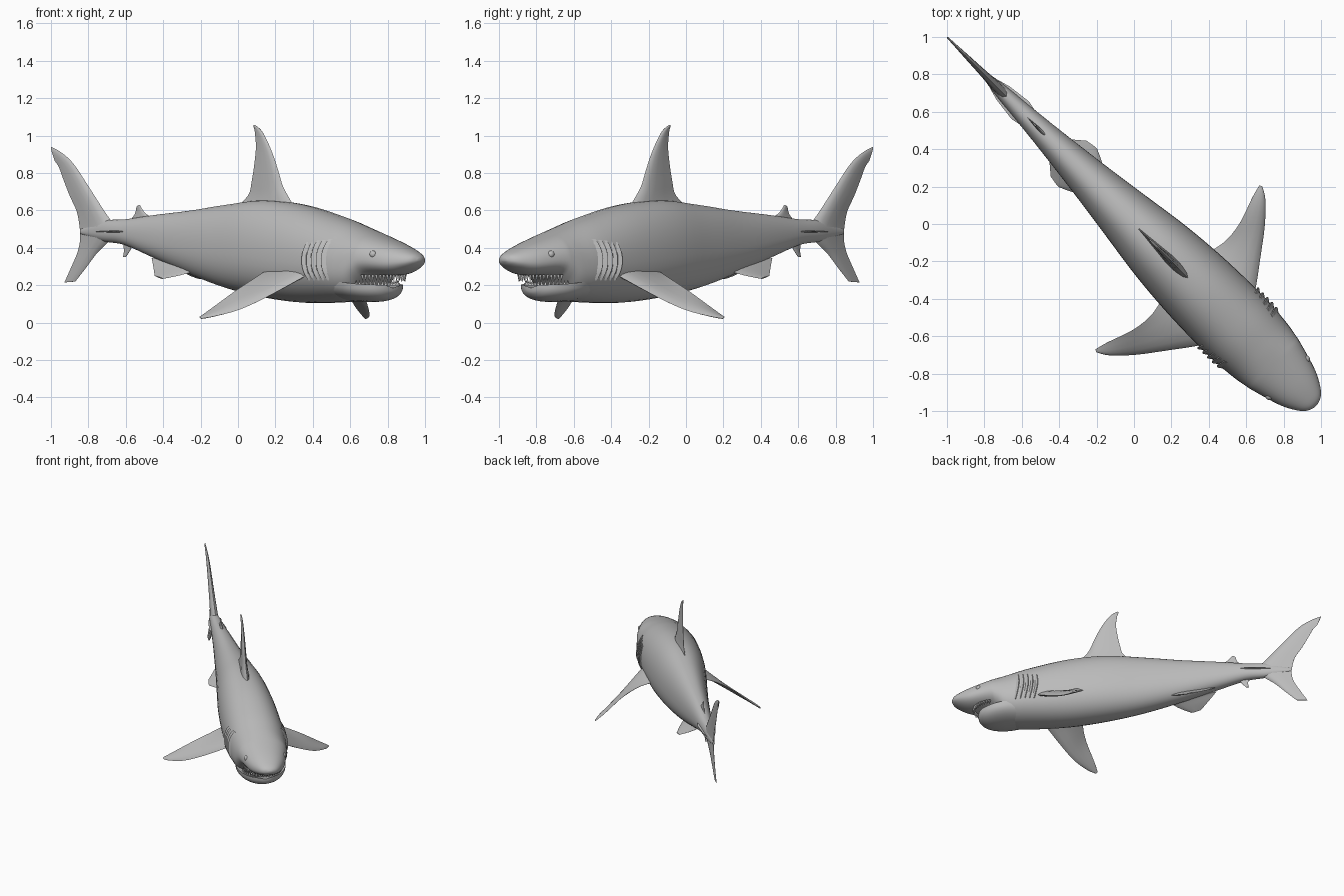
import bpy, bmesh, math
from mathutils import Vector

cube = bpy.data.objects.get("Cube")
if cube:
    bpy.data.objects.remove(cube)

R2 = math.sqrt(0.5)


def make_material(name, value):
    m = bpy.data.materials.new(name)
    m.use_nodes = True
    m.diffuse_color = (value, value, value, 1)
    m.node_tree.nodes["Principled BSDF"].inputs["Base Color"].default_value = m.diffuse_color
    return m


GREY = make_material("skin grey", 0.5)


def place(u, t, z):
    """u runs along the diagonal body axis, t is sideways, z is up."""
    return Vector((u + t * R2, -u + t * R2, z))


def finish(name, bm, angle=45):
    bmesh.ops.recalc_face_normals(bm, faces=bm.faces)
    mesh = bpy.data.meshes.new(name)
    bm.to_mesh(mesh)
    bm.free()
    mesh.materials.append(GREY)
    ob = bpy.data.objects.new(name, mesh)
    bpy.context.collection.objects.link(ob)
    bpy.ops.object.select_all(action="DESELECT")
    ob.select_set(True)
    bpy.context.view_layer.objects.active = ob
    bpy.ops.object.shade_smooth_by_angle(angle=math.radians(angle))
    return ob


def smooth_rows(rows, steps):
    """Catmull-Rom interpolation of equal-length rows."""
    out = []
    for i in range(len(rows) - 1):
        quad = [rows[max(i - 1, 0)], rows[i], rows[i + 1], rows[min(i + 2, len(rows) - 1)]]
        for k in range(steps):
            f = k / steps
            out.append([b + f / 2 * (c - a + f * (2 * a - 5 * b + 4 * c - d + f * (3 * (b - c) + d - a)))
                        for a, b, c, d in zip(*quad)])
    return out + [list(rows[-1])]


def add_loft(bm, rings):
    loops = [[bm.verts.new(place(*p)) for p in ring] for ring in rings]
    n = len(loops[0])
    for a, b in zip(loops, loops[1:]):
        for i in range(n):
            j = (i + 1) % n
            bm.faces.new((a[i], a[j], b[j], b[i]))
    bm.faces.new(loops[0])
    bm.faces.new(loops[-1])


def fin(name, stations, normal, thick, thin, side=1, steps=5):
    """Aerofoil fin; each station is leading (u, t, z) then trailing (u, t, z)."""
    bm = bmesh.new()
    rows = smooth_rows(stations, steps)
    foil = [(0, 0), (.06, .55), (.2, .95), (.4, 1), (.7, .55), (1, .05)]
    section = foil + [(c, -h) for c, h in foil[:0:-1]]
    rings = []
    for k, row in enumerate(rows):
        lead, trail = Vector(row[:3]), Vector(row[3:])
        f = k / (len(rows) - 1)
        half = thick + (thin - thick) * f ** 0.6
        ring = [lead.lerp(trail, c) + Vector(normal) * half * h for c, h in section]
        rings.append([(p.x, p.y * side, p.z) for p in ring])
    add_loft(bm, rings)
    return finish(name, bm)


def flat_fin(name, stations, thick, thin):
    full = [(a, 0, b, c, 0, d) for a, b, c, d in stations]
    return fin(name, full, (0, 1, 0), thick, thin)


# Body: u, top, bottom, half width
BODY = smooth_rows([
    (-.84, .50, .475, .008), (-.72, .545, .435, .035), (-.6, .553, .415, .052),
    (-.45, .575, .35, .075), (-.25, .60, .26, .11), (-.05, .632, .185, .15),
    (.15, .655, .135, .19), (.35, .63, .107, .212), (.55, .565, .108, .216),
    (.67, .513, .125, .204), (.73, .485, .2, .19), (.77, .466, .243, .177),
    (.87, .42, .255, .135), (.93, .387, .283, .092), (.96, .365, .308, .055),
    (.972, .345, .328, .015)], 5)
WAIST = 0.43


def body_point(row, angle):
    u, top, bottom, width = row
    mid = bottom + WAIST * (top - bottom)
    c, s = math.cos(angle), math.sin(angle)
    reach = top - mid if s > 0 else mid - bottom
    return (u, width * math.copysign(abs(c) ** .92, c), mid + reach * math.copysign(abs(s) ** .92, s))


def body_half_width(u, z):
    row = min(BODY, key=lambda r: abs(r[0] - u))
    mid = row[2] + WAIST * (row[1] - row[2])
    reach = row[1] - mid if z > mid else mid - row[2]
    return row[3] * max(0, 1 - abs((z - mid) / reach) ** 2.17) ** .46


bm = bmesh.new()
SIDES = 40
add_loft(bm, [[body_point(r, 2 * math.pi * i / SIDES) for i in range(SIDES)] for r in BODY])
finish("body", bm, 60)

# Lower jaw with a hollow floor: u, rim height, bottom, half width
bm = bmesh.new()
rings = []
for u, rim, bottom, w in smooth_rows([
        (.56, .24, .12, .16), (.66, .22, .112, .185), (.72, .212, .11, .18),
        (.77, .205, .115, .15), (.805, .203, .13, .11), (.825, .2, .155, .06),
        (.83, .19, .175, .015)], 4):
    angles = [math.pi * i / 16 for i in range(17)]
    ring = [(u, w * math.cos(a), rim - (rim - bottom) * math.sin(a) ** .8) for a in angles]
    ring += [(u, -w * c, rim - .3 * (rim - bottom) * (1 - c * c)) for c in (.85, .5, 0, -.5, -.85)]
    rings.append(ring)
add_loft(bm, rings)
finish("lower_jaw", bm, 60)


# Teeth along the two jaw arches
def teeth(name, count, center, depth, width, z, length):
    bm = bmesh.new()
    for i in range(count):
        a = math.radians(-80 + 160 * i / (count - 1))
        u, t = center + depth * math.cos(a), width * math.sin(a)
        base = [(u + .008 * math.cos(b), t + .011 * math.sin(b), z)
                for b in (k * math.pi / 2 for k in range(4))]
        tip = bm.verts.new(place(u, t, z + length))
        ring = [bm.verts.new(place(*p)) for p in base]
        for k in range(4):
            bm.faces.new((ring[k], ring[(k + 1) % 4], tip))
        bm.faces.new(ring)
    finish(name, bm, 20)


teeth("upper_teeth", 22, .745, .11, .142, .258, -.04)
teeth("lower_teeth", 20, .715, .1, .145, .198, .03)

# Fins on the centre line
flat_fin("dorsal_fin", [
    (.3, .62, .02, .64), (.272, .67, .06, .69), (.24, .73, .073, .75), (.21, .83, .088, .85),
    (.175, .93, .096, .94), (.13, 1.02, .09, 1.02), (.09, 1.058, .082, 1.05)], .032, .005)
flat_fin("second_dorsal_fin", [
    (-.46, .56, -.57, .555), (-.5, .59, -.55, .585), (-.525, .63, -.543, .62)], .012, .004)
flat_fin("anal_fin", [
    (-.55, .44, -.615, .43), (-.575, .39, -.61, .385), (-.6, .35, -.615, .35)], .012, .004)
flat_fin("upper_tail_lobe", [
    (-.64, .49, -.843, .49), (-.72, .605, -.86, .59), (-.8, .73, -.9, .68),
    (-.88, .85, -.935, .77), (-.945, .91, -.957, .83), (-1, .94, -.98, .865)], .034, .004)
flat_fin("lower_tail_lobe", [
    (-.64, .49, -.843, .49), (-.7, .425, -.845, .43), (-.755, .37, -.86, .37),
    (-.815, .29, -.89, .3), (-.87, .22, -.928, .215)], .034, .004)

# Paired parts
for side, label in ((1, "left"), (-1, "right")):
    fin(label + "_pectoral_fin", [
        (.51, .16, .27, .27, .14, .29), (.5, .21, .245, .28, .2, .27),
        (.415, .375, .135, .29, .29, .235), (.35, .495, .067, .28, .405, .175),
        (.285, .59, .033, .245, .55, .075), (.245, .625, .022, .232, .62, .03)],
        (0, .5, .86), .03, .005, side)
    fin(label + "_pelvic_fin", [
        (-.18, .05, .28, -.44, .03, .345), (-.24, .105, .252, -.4, .075, .3),
        (-.3, .145, .235, -.35, .135, .25)], (0, .5, .86), .016, .004, side)
    fin(label + "_tail_keel", [
        (-.52, .03, .487, -.8, .0, .487), (-.57, .055, .487, -.76, .025, .487),
        (-.61, .066, .487, -.7, .05, .487)], (0, 0, 1), .012, .002, side)

    # Gill flaps opening backwards
    bm = bmesh.new()
    for g in range(5):
        rings = []
        for k in range(13):
            f = k / 12
            swell = math.sin(math.pi * f)
            z = .225 + (.205 + .004 * g) * f
            u = .515 + .025 * g - .012 * swell + .012 * (1 - f)
            t = body_half_width(u, z)
            out = .002 + .013 * swell ** .5
            rings.append([(u + .014, side * (t - .008), z), (u - .006, side * (t + out), z),
                          (u - .009, side * (t + out - .004), z), (u - .002, side * (t - .012), z)])
        add_loft(bm, rings)
    finish(label + "_gills", bm, 35)

    # Eye
    z = .365
    bm = bmesh.new()
    bmesh.ops.create_uvsphere(bm, u_segments=20, v_segments=12, radius=.02)
    bmesh.ops.translate(bm, verts=bm.verts, vec=place(.822, side * (body_half_width(.822, z) - .008), z))
    finish(label + "_eye", bm, 60)
